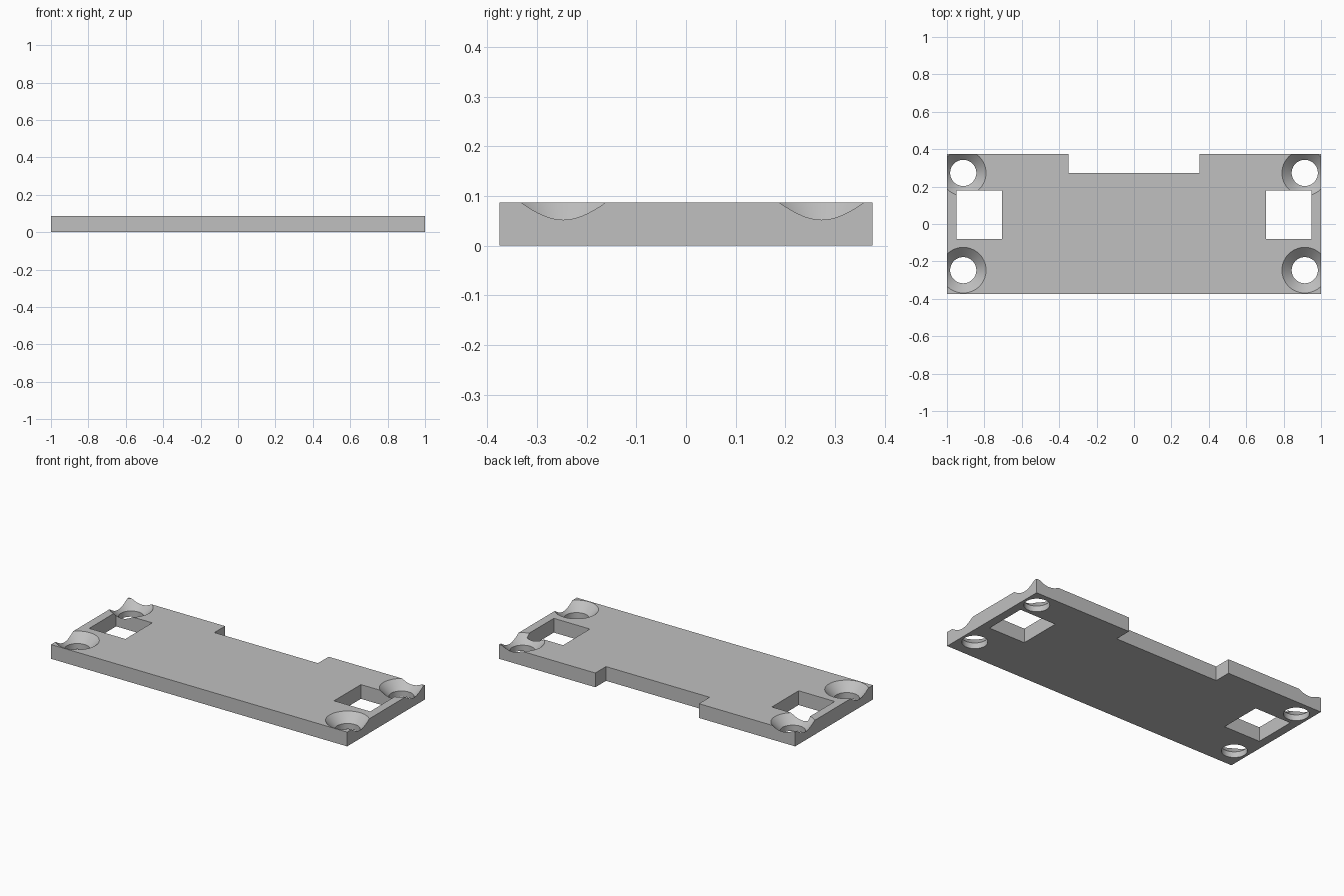
import bpy, bmesh, math

cube = bpy.data.objects.get("Cube")
if cube:
    bpy.data.objects.remove(cube, do_unlink=True)

THICK = 0.087
HOLE_X, HOLE_R, SINK_R = 0.913, 0.07, 0.122

grey = bpy.data.materials.new("plain grey")
grey.use_nodes = True
colour = (0.53, 0.53, 0.53, 1)
grey.diffuse_color = colour
grey.node_tree.nodes["Principled BSDF"].inputs["Base Color"].default_value = colour


def make_object(name, bm):
    bmesh.ops.recalc_face_normals(bm, faces=bm.faces)
    mesh = bpy.data.meshes.new(name)
    bm.to_mesh(mesh)
    bm.free()
    mesh.materials.append(grey)
    obj = bpy.data.objects.new(name, mesh)
    bpy.context.collection.objects.link(obj)
    return obj


def prism(name, outline, z0, z1):
    bm = bmesh.new()
    face = bm.faces.new([bm.verts.new((x, y, z0)) for x, y in outline])
    ext = bmesh.ops.extrude_face_region(bm, geom=[face])
    verts = [g for g in ext["geom"] if isinstance(g, bmesh.types.BMVert)]
    bmesh.ops.translate(bm, verts=verts, vec=(0, 0, z1 - z0))
    return make_object(name, bm)


def screw_cutter(name, x, y, sides=72):
    # straight bore opening into a 45 degree countersink
    over = 0.05
    sink_z = THICK - (SINK_R - HOLE_R)
    profile = [(HOLE_R, -over), (HOLE_R, sink_z), (SINK_R + over, THICK + over)]
    bm = bmesh.new()
    rings = []
    for r, z in profile:
        angles = [2 * math.pi * i / sides for i in range(sides)]
        rings.append([bm.verts.new((x + r * math.cos(a), y + r * math.sin(a), z))
                      for a in angles])
    for low, high in zip(rings, rings[1:]):
        for i in range(sides):
            j = (i + 1) % sides
            bm.faces.new((low[i], low[j], high[j], high[i]))
    bm.faces.new(rings[0])
    bm.faces.new(rings[-1])
    return make_object(name, bm)


# Plate outline with the notch in the back edge
half = [(1, -0.375), (1, 0.375), (0.35, 0.375), (0.35, 0.272)]
outline = half + [(-x, y) for x, y in reversed(half)]
plate = prism("mounting_plate", outline, 0, THICK)

# Cutters: a square window and two countersunk screw holes at each end
cutters = []
for side, s in (("left", 1), ("right", -1)):
    window = [(s * x, y) for x, y in
              ((0.705, -0.08), (0.949, -0.08), (0.949, 0.179), (0.705, 0.179))]
    cutters.append(prism(side + "_window_cutter", window, -0.1, 0.2))
    for end, y in (("front", -0.247), ("back", 0.273)):
        cutters.append(screw_cutter(f"{side}_{end}_screw_cutter", s * HOLE_X, y))

for cutter in cutters:
    mod = plate.modifiers.new(cutter.name, "BOOLEAN")
    mod.operation = "DIFFERENCE"
    mod.solver = "EXACT"
    mod.object = cutter

# Apply the cuts, then remove the helpers
bpy.context.view_layer.update()
graph = bpy.context.evaluated_depsgraph_get()
cut_mesh = bpy.data.meshes.new_from_object(plate.evaluated_get(graph))
plate.modifiers.clear()
plate.data = cut_mesh
cut_mesh.name = "mounting_plate"
cut_mesh.materials.clear()
cut_mesh.materials.append(grey)
for cutter in cutters:
    bpy.data.objects.remove(cutter, do_unlink=True)

# Smooth bores, crisp edges
bpy.ops.object.select_all(action="DESELECT")
plate.select_set(True)
bpy.context.view_layer.objects.active = plate
bpy.ops.object.shade_smooth_by_angle(angle=math.radians(30))
